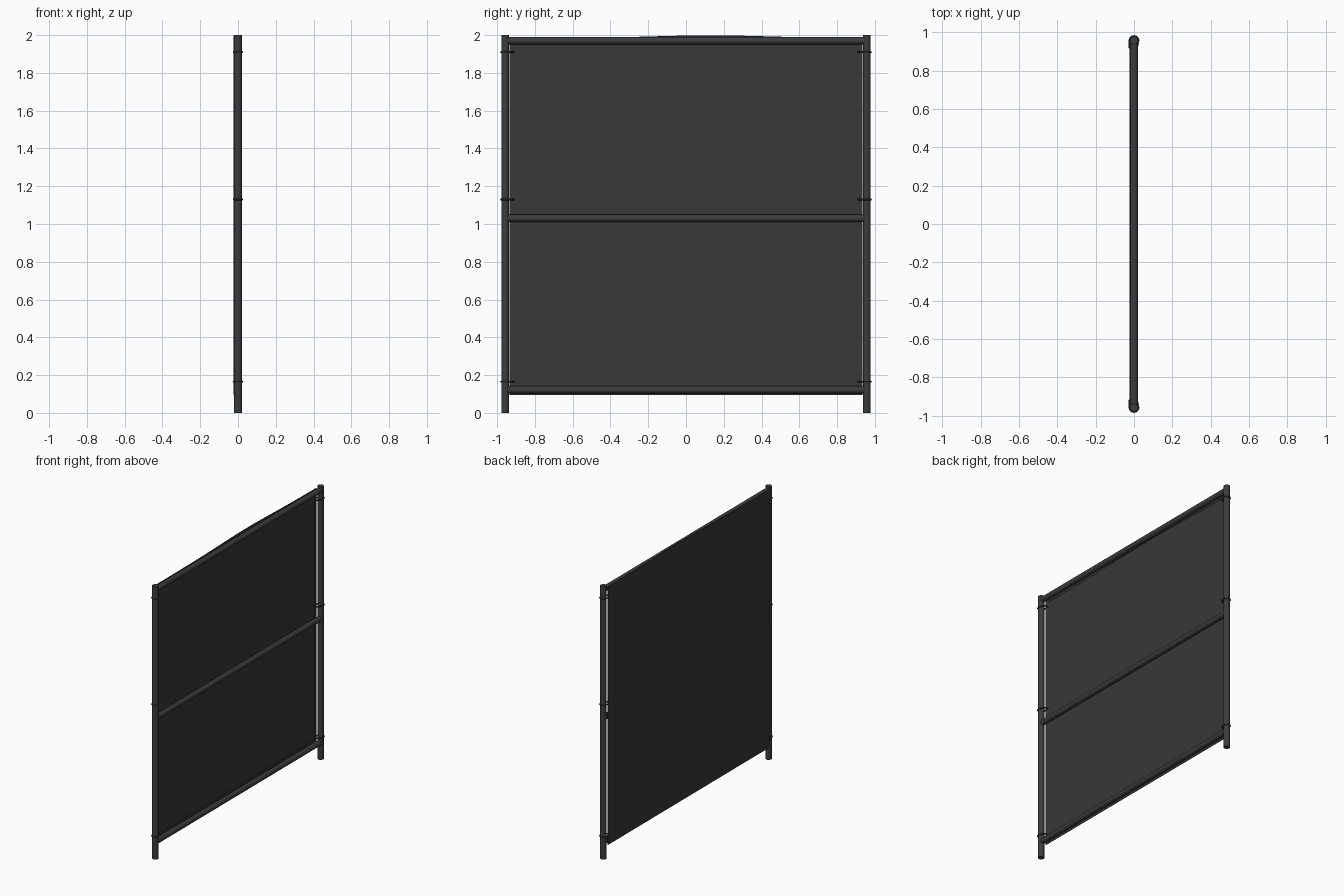
import bpy, bmesh, math
from mathutils import Vector, Matrix

if "Cube" in bpy.data.objects:
    bpy.data.objects.remove(bpy.data.objects["Cube"])

POST_Y, R = 0.957, 0.021

dark = bpy.data.materials.new("dark_steel")
dark.diffuse_color = (0.045, 0.045, 0.045, 1)
dark.use_nodes = True
dark.node_tree.nodes["Principled BSDF"].inputs["Base Color"].default_value = dark.diffuse_color
cloth = bpy.data.materials.new("dark_fabric")
cloth.diffuse_color = (0.04, 0.04, 0.04, 1)
cloth.use_nodes = True
cloth.node_tree.nodes["Principled BSDF"].inputs["Base Color"].default_value = cloth.diffuse_color


def finish(obj, mat):
    obj.data.materials.append(mat)
    bpy.ops.object.select_all(action='DESELECT')
    obj.select_set(True)
    bpy.context.view_layer.objects.active = obj
    bpy.ops.object.shade_smooth_by_angle(angle=math.radians(40))


def tube(name, a, b, r):
    a, b = Vector(a), Vector(b)
    bpy.ops.mesh.primitive_cylinder_add(vertices=24, radius=r, depth=(b - a).length, location=(a + b) / 2)
    o = bpy.context.object
    o.name = name
    o.rotation_euler = (b - a).to_track_quat('Z', 'Y').to_euler()
    finish(o, dark)


def arch(y):
    # gentle rise of the stretched fabric near the middle
    return 0.014 * math.exp(-((y - 0.13) / 0.42) ** 2)


def strip(name, x, y0, y1, z0, z1, bow0=0, bow1=0, thick=0.002, n=32):
    bm = bmesh.new()
    cols = []
    for i in range(n + 1):
        y = y0 + (y1 - y0) * i / n
        lo, hi = z0 + bow0 * arch(y), z1 + bow1 * arch(y)
        cols.append([bm.verts.new((x + dx, y, z)) for dx, z in
                     ((0, lo), (thick, lo), (thick, hi), (0, hi))])
    for a, b in zip(cols, cols[1:]):
        for k in range(4):
            bm.faces.new((a[k], b[k], b[(k + 1) % 4], a[(k + 1) % 4]))
    bm.faces.new(cols[0])
    bm.faces.new(cols[-1][::-1])
    bmesh.ops.recalc_face_normals(bm, faces=bm.faces)
    me = bpy.data.meshes.new(name)
    bm.to_mesh(me)
    bm.free()
    o = bpy.data.objects.new(name, me)
    bpy.context.collection.objects.link(o)
    finish(o, cloth)


def tie(name, side, z):
    # loop round the post, pinched through the fabric edge
    cu = bpy.data.curves.new(name, 'CURVE')
    cu.dimensions = '3D'
    cu.bevel_depth = 0.005
    cu.bevel_resolution = 2
    pts = []
    for i in range(13):
        t = -math.pi / 2 + math.pi * i / 12
        pts.append((0.023 * math.sin(t), POST_Y + 0.022 * math.cos(t)))
    pts += [(0.018, 0.93), (0.004, 0.914), (-0.014, 0.912), (-0.023, 0.92)]
    sp = cu.splines.new('POLY')
    sp.points.add(len(pts) - 1)
    for p, (x, y) in zip(sp.points, pts):
        p.co = (x, side * y, z, 1)
    sp.use_cyclic_u = True
    tmp = bpy.data.objects.new(name, cu)
    bpy.context.collection.objects.link(tmp)
    bpy.ops.object.select_all(action='DESELECT')
    tmp.select_set(True)
    bpy.context.view_layer.objects.active = tmp
    bpy.ops.object.convert(target='MESH')
    finish(bpy.context.object, dark)


# posts and fabric ties
for side, tag in ((-1, "left"), (1, "right")):
    tube(f"post_{tag}", (0, side * POST_Y, 0), (0, side * POST_Y, 2), R)
    for i, z in enumerate((0.165, 1.13, 1.91)):
        tie(f"tie_{tag}_{i}", side, z)
    # side hem
    ys = sorted((side * 0.915, side * 0.935))
    strip(f"side_hem_{tag}", -0.0205, ys[0], ys[1], 0.15, 1.95, n=1)

# horizontal rails
for name, z in (("bottom_rail", 0.122), ("middle_rail", 1.03), ("top_rail", 1.97)):
    tube(name, (0, -0.945, z), (0, 0.945, z), 0.02)

# fabric panel with top and bottom hems
strip("fabric_panel", -0.0225, -0.935, 0.935, 0.096, 1.985, bow1=1)
strip("bottom_hem", -0.0205, -0.935, 0.935, 0.096, 0.15)
strip("top_hem", -0.0205, -0.935, 0.935, 1.943, 1.985, bow0=1, bow1=1)
